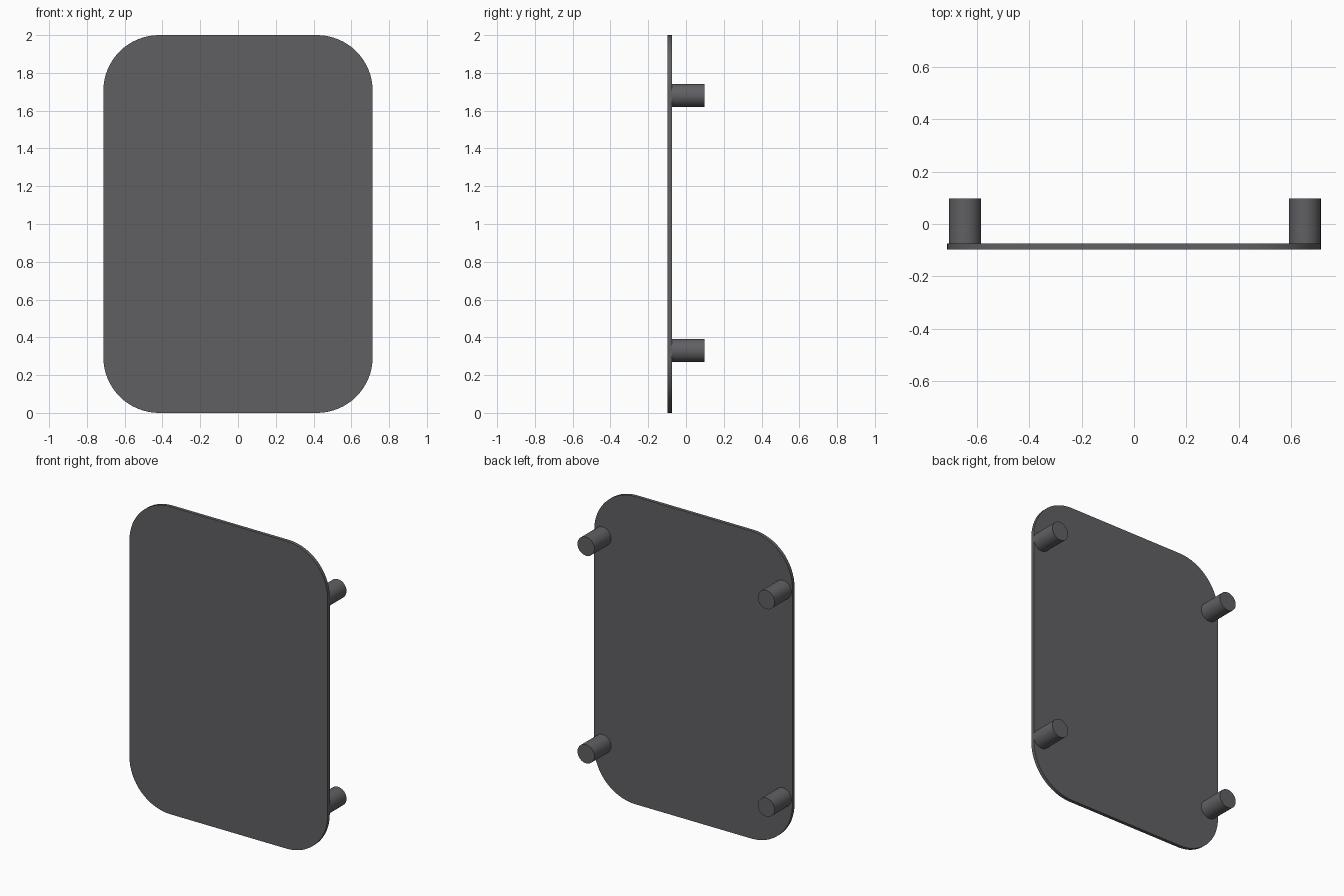
import bpy, bmesh
from math import cos, sin, pi

if "Cube" in bpy.data.objects:
    bpy.data.objects.remove(bpy.data.objects["Cube"])

HALF_W, HEIGHT, RADIUS = 0.713, 2.0, 0.295
FRONT, PLATE_BACK, PEG_END = -0.097, -0.075, 0.097

# Dark grey finish shared by all parts
dark = bpy.data.materials.new("dark_grey")
dark.diffuse_color = (0.118, 0.115, 0.125, 1)
dark.use_nodes = True
dark.node_tree.nodes["Principled BSDF"].inputs["Base Color"].default_value = dark.diffuse_color


def finish(obj):
    obj.data.materials.append(dark)
    bpy.ops.object.select_all(action='DESELECT')
    obj.select_set(True)
    bpy.context.view_layer.objects.active = obj
    bpy.ops.object.shade_smooth_by_angle()


def extrude_outline(name, points):
    """Extrude an x/z outline through the plate thickness."""
    bm = bmesh.new()
    face = bm.faces.new([bm.verts.new((x, FRONT, z)) for x, z in points])
    ext = bmesh.ops.extrude_face_region(bm, geom=[face])
    verts = [g for g in ext["geom"] if isinstance(g, bmesh.types.BMVert)]
    bmesh.ops.translate(bm, verts=verts, vec=(0, PLATE_BACK - FRONT, 0))
    bmesh.ops.recalc_face_normals(bm, faces=bm.faces)
    mesh = bpy.data.meshes.new(name)
    bm.to_mesh(mesh)
    bm.free()
    obj = bpy.data.objects.new(name, mesh)
    bpy.context.collection.objects.link(obj)
    finish(obj)


# Rounded plate: four corner arcs
outline = []
steps = 16
corners = [(1, 1), (-1, 1), (-1, -1), (1, -1)]
for i, (sx, sz) in enumerate(corners):
    cx = sx * (HALF_W - RADIUS)
    cz = HEIGHT / 2 + sz * (HEIGHT / 2 - RADIUS)
    for k in range(steps + 1):
        a = (i + k / steps) * pi / 2
        outline.append((cx + RADIUS * cos(a), cz + RADIUS * sin(a)))
extrude_outline("plate", outline)

# Four round standoff pegs on the back
for side, x in (("left", -0.645), ("right", 0.652)):
    for level, z in (("lower", 0.33), ("upper", 1.68)):
        bpy.ops.mesh.primitive_cylinder_add(
            vertices=32, radius=0.061, depth=PEG_END - PLATE_BACK,
            location=(x, (PEG_END + PLATE_BACK) / 2, z), rotation=(pi / 2, 0, 0))
        peg = bpy.context.object
        peg.name = f"{level}_{side}_peg"
        finish(peg)
